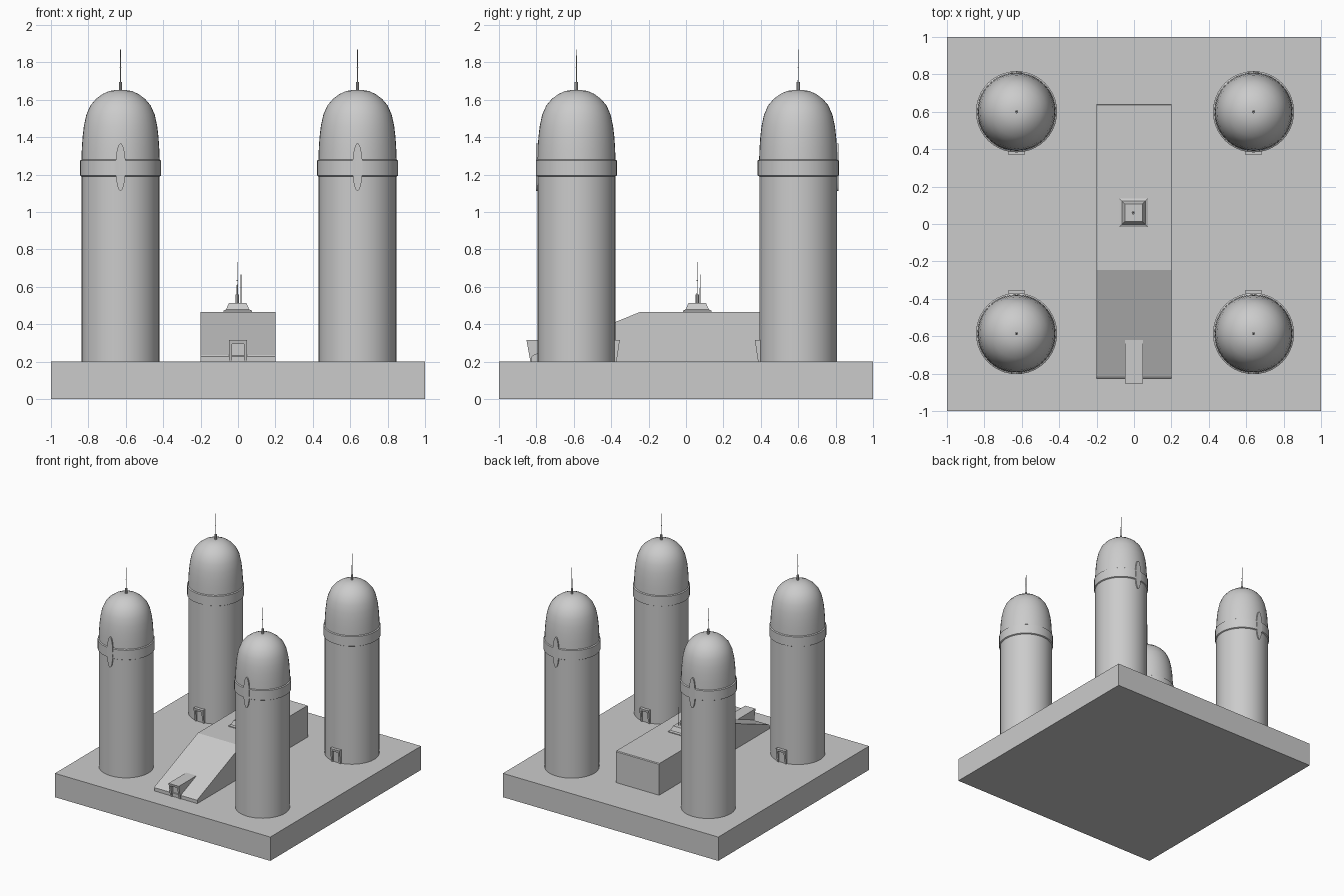
import bpy, bmesh
from math import sin, cos, pi

if "Cube" in bpy.data.objects:
    bpy.data.objects.remove(bpy.data.objects["Cube"])


def finish(name, bm, smooth=False):
    bmesh.ops.recalc_face_normals(bm, faces=bm.faces)
    me = bpy.data.meshes.new(name)
    bm.to_mesh(me)
    bm.free()
    ob = bpy.data.objects.new(name, me)
    bpy.context.collection.objects.link(ob)
    if smooth:
        bpy.ops.object.select_all(action='DESELECT')
        ob.select_set(True)
        bpy.context.view_layer.objects.active = ob
        bpy.ops.object.shade_smooth_by_angle(angle=0.6)
    return ob


def loft(name, rings, smooth=False):
    """Closed solid through successive rings of points."""
    bm = bmesh.new()
    loops = [[bm.verts.new(p) for p in r] for r in rings]
    n = len(loops[0])
    for a, b in zip(loops, loops[1:]):
        for i in range(n):
            j = (i + 1) % n
            bm.faces.new((a[i], a[j], b[j], b[i]))
    bm.faces.new(loops[0])
    bm.faces.new(loops[-1])
    return finish(name, bm, smooth)


def prism(name, yz, x0, x1):
    """Side profile in y, z extruded along x."""
    return loft(name, [[(x, y, z) for y, z in yz] for x in (x0, x1)])


def frustum(name, cx, cy, levels):
    """Square rings: (half size, z)."""
    corners = ((-1, -1), (1, -1), (1, 1), (-1, 1))
    return loft(name, [[(cx + h * a, cy + h * b, z) for a, b in corners] for h, z in levels])


def lathe(name, cx, cy, profile, n=32):
    """Profile of (radius, z) turned about a vertical axis."""
    return loft(name, [[(cx + r * cos(2 * pi * i / n), cy + r * sin(2 * pi * i / n), z)
                        for i in range(n)] for r, z in profile], True)


def doorway(name, cx, foot, head, back, panel, hw, z0=0.19, z1=0.315):
    """Door frame leaning outwards towards its head, with a recessed door."""
    low = head + (foot - head) * 0.17
    for side, s in (("left", -1), ("right", 1)):
        prism(f"{name}_{side}_jamb", [(foot, z0), (head, z1), (back, z1), (back, z0)],
              cx + s * hw, cx + s * hw * 0.65)
    prism(f"{name}_lintel", [(low, z1 - 0.02), (head, z1), (back, z1), (back, z1 - 0.02)],
          cx - hw * 0.65, cx + hw * 0.65)
    prism(f"{name}_panel", [(panel, z0), (panel, z1 - 0.02), (back, z1 - 0.02), (back, z0)],
          cx - hw * 0.65, cx + hw * 0.65)


def antenna(name, x, y, z, height):
    lathe(name + "_socket", x, y, [(0.009, z - 0.01), (0.009, z + 0.045)], 8)
    lathe(name + "_rod", x, y, [(0.003, z + 0.04), (0.002, z + height)], 6)
    lathe(name + "_collar", x, y, [(0.0045, z + height * 0.54), (0.0045, z + height * 0.56)], 6)


# Base slab
frustum("base_slab", 0, 0, [(1, 0), (1, 0.2)])

# Four domed towers
tower_profile = [(0.208, 0.19), (0.208, 1.19), (0.217, 1.195), (0.217, 1.275),
                 (0.209, 1.28), (0.207, 1.34), (0.203, 1.40), (0.196, 1.46), (0.183, 1.52),
                 (0.161, 1.57), (0.131, 1.605), (0.096, 1.631), (0.06, 1.647),
                 (0.028, 1.652), (0.005, 1.653)]
for row, y, out in (("front", -0.586, -1), ("back", 0.6, 1)):
    for side, x in (("left", -0.628), ("right", 0.639)):
        name = f"{row}_{side}_tower"
        lathe(name, x, y, tower_profile, 40)
        antenna(name + "_antenna", x, y, 1.65, 0.22)
        # Tall oval window on the outward side
        loft(name + "_oval_window",
             [[(x + 0.027 * cos(2 * pi * i / 32), y + out * d, 1.24 + 0.127 * sin(2 * pi * i / 32))
               for i in range(32)] for d in (0.18, 0.2165)], True)
        # Door on the inward side
        doorway(name + "_door", x, y - out * 0.213, y - out * 0.232,
                y - out * 0.17, y - out * 0.208, 0.043)

# Central hall with a long sloping front
prism("central_hall", [(-0.825, 0.19), (-0.825, 0.228), (-0.815, 0.236), (-0.247, 0.465),
                       (0.636, 0.465), (0.642, 0.459), (0.642, 0.19)], -0.2, 0.2)
doorway("hall_entrance", 0, -0.83, -0.853, -0.61, -0.82, 0.048)

# Roof turret and its aerials
frustum("roof_plinth", -0.002, 0.06, [(0.076, 0.46), (0.076, 0.472), (0.064, 0.478)])
frustum("roof_turret", -0.002, 0.06, [(0.064, 0.475), (0.047, 0.513)])
antenna("roof_aerial", -0.004, 0.06, 0.513, 0.22)
lathe("roof_whip", 0.016, 0.075, [(0.002, 0.5), (0.0015, 0.665)], 6)
